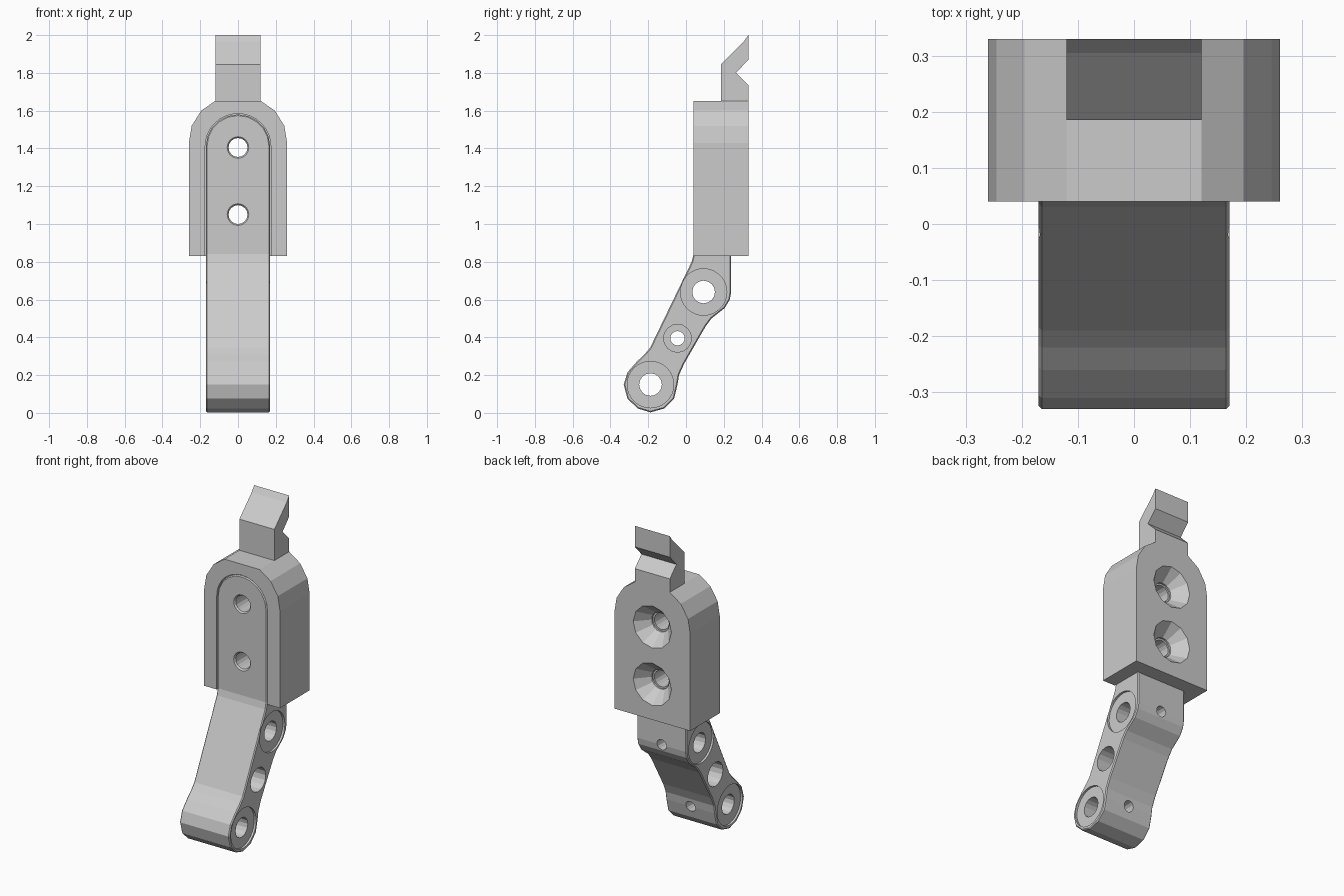
import bpy, bmesh
from math import sin, cos, pi
from mathutils import Matrix, Vector

if "Cube" in bpy.data.objects:
    bpy.data.objects.remove(bpy.data.objects["Cube"])


def make(name, bm):
    bmesh.ops.recalc_face_normals(bm, faces=bm.faces)
    me = bpy.data.meshes.new(name)
    bm.to_mesh(me)
    bm.free()
    ob = bpy.data.objects.new(name, me)
    bpy.context.collection.objects.link(ob)
    return ob


def prism(name, pts, axis, lo, hi):
    """Extrude a (y,z) profile along x, or an (x,z) profile along y."""
    bm = bmesh.new()
    co = (lambda p: (lo, *p)) if axis == 'x' else (lambda p: (p[0], lo, p[1]))
    f = bm.faces.new([bm.verts.new(co(p)) for p in pts])
    new = bmesh.ops.extrude_face_region(bm, geom=[f])['geom']
    d = Vector((hi - lo, 0, 0)) if axis == 'x' else Vector((0, hi - lo, 0))
    bmesh.ops.translate(bm, vec=d, verts=[v for v in new if isinstance(v, bmesh.types.BMVert)])
    return make(name, bm)


def rod(a, b, r1, r2=None, n=16):
    """Cylinder or cone cutter from a to b."""
    a, b = Vector(a), Vector(b)
    d = b - a
    m = Matrix.Translation((a + b) / 2) @ d.to_track_quat('Z', 'Y').to_matrix().to_4x4()
    bm = bmesh.new()
    bmesh.ops.create_cone(bm, cap_ends=True, segments=n, radius1=r1,
                          radius2=r1 if r2 is None else r2, depth=d.length, matrix=m)
    ob = make('cutter', bm)
    ob.hide_render = True
    return ob


def apply(ob, mod):
    bpy.context.view_layer.objects.active = ob
    bpy.ops.object.modifier_apply(modifier=mod.name)


def boolean(ob, other, op='DIFFERENCE'):
    mod = ob.modifiers.new('bool', 'BOOLEAN')
    mod.operation, mod.solver, mod.object = op, 'EXACT', other
    apply(ob, mod)
    bpy.data.objects.remove(other)


def arch(w, zc, bottom, n):
    """Round-topped outline in x,z."""
    top = [(w * cos(pi * i / n), zc + w * sin(pi * i / n)) for i in range(n + 1)]
    return [(-w, bottom), (w, bottom)] + top


SCREWS = (1.05, 1.405)

# Arched housing block with a pocket for the arm
half = [(0.26, 0.83), (0.26, 1.43), (0.245, 1.52), (0.195, 1.60), (0.12, 1.652)]
block = prism('housing_block', half + [(-x, z) for x, z in reversed(half)], 'y', 0.04, 0.33)
boolean(block, prism('pocket', arch(0.174, 1.41, 0.7, 16), 'y', -0.1, 0.24))

# Countersunk screw holes in the back of the block
for z in SCREWS:
    boolean(block, rod((0, 0.2, z), (0, 0.3, z), 0.06))
    boolean(block, rod((0, 0.25, z), (0, 0.34, z), 0.06, 0.14, 12))

# Hooked catch on top
prism('top_hook', [(0.185, 1.65), (0.185, 1.845), (0.305, 1.965), (0.33, 2.0), (0.33, 1.87),
                   (0.265, 1.80), (0.33, 1.735), (0.33, 1.65)], 'x', -0.12, 0.12)

# Bent arm: side profile intersected with the arched front outline
side = [(0.04, 1.7), (0.04, 0.84), (0.03, 0.80), (-0.19, 0.345), (-0.22, 0.31), (-0.26, 0.272),
        (-0.31, 0.215), (-0.33, 0.15), (-0.31, 0.075), (-0.255, 0.023), (-0.188, 0.003),
        (-0.115, 0.023), (-0.063, 0.075), (-0.045, 0.15), (-0.037, 0.20), (-0.01, 0.26),
        (0.105, 0.46), (0.135, 0.50), (0.205, 0.555), (0.232, 0.60), (0.239, 0.64), (0.239, 1.7)]
arm = prism('bent_arm', side, 'x', -0.3, 0.3)
boolean(arm, prism('outline', arch(0.17, 1.41, -0.1, 10), 'y', -0.6, 0.6), 'INTERSECT')
bev = arm.modifiers.new('bevel', 'BEVEL')
bev.width, bev.segments, bev.limit_method, bev.angle_limit = 0.006, 1, 'ANGLE', 1.1
apply(arm, bev)

# Screw holes through the arm, chamfered at the front
for z in SCREWS:
    boolean(arm, rod((0, -0.1, z), (0, 0.4, z), 0.05))
    boolean(arm, rod((0, 0.03, z), (0, 0.055, z), 0.066, 0.045))

# Cross bores with shallow seats, plus a set-screw hole from behind each
for y, z in ((0.093, 0.64), (-0.188, 0.15)):
    boolean(arm, rod((-0.4, y, z), (0.4, y, z), 0.06))
    for s in (-1, 1):
        boolean(arm, rod((s * 0.157, y, z), (s * 0.3, y, z), 0.123, n=32))
    boolean(arm, rod((0, y, z), (0, y + 0.3, z), 0.033, n=12))

# Middle cross hole, counterbored from both sides
y, z = -0.045, 0.395
boolean(arm, rod((-0.4, y, z), (0.4, y, z), 0.038))
for s in (-1, 1):
    boolean(arm, rod((s * 0.07, y, z), (s * 0.3, y, z), 0.074))
